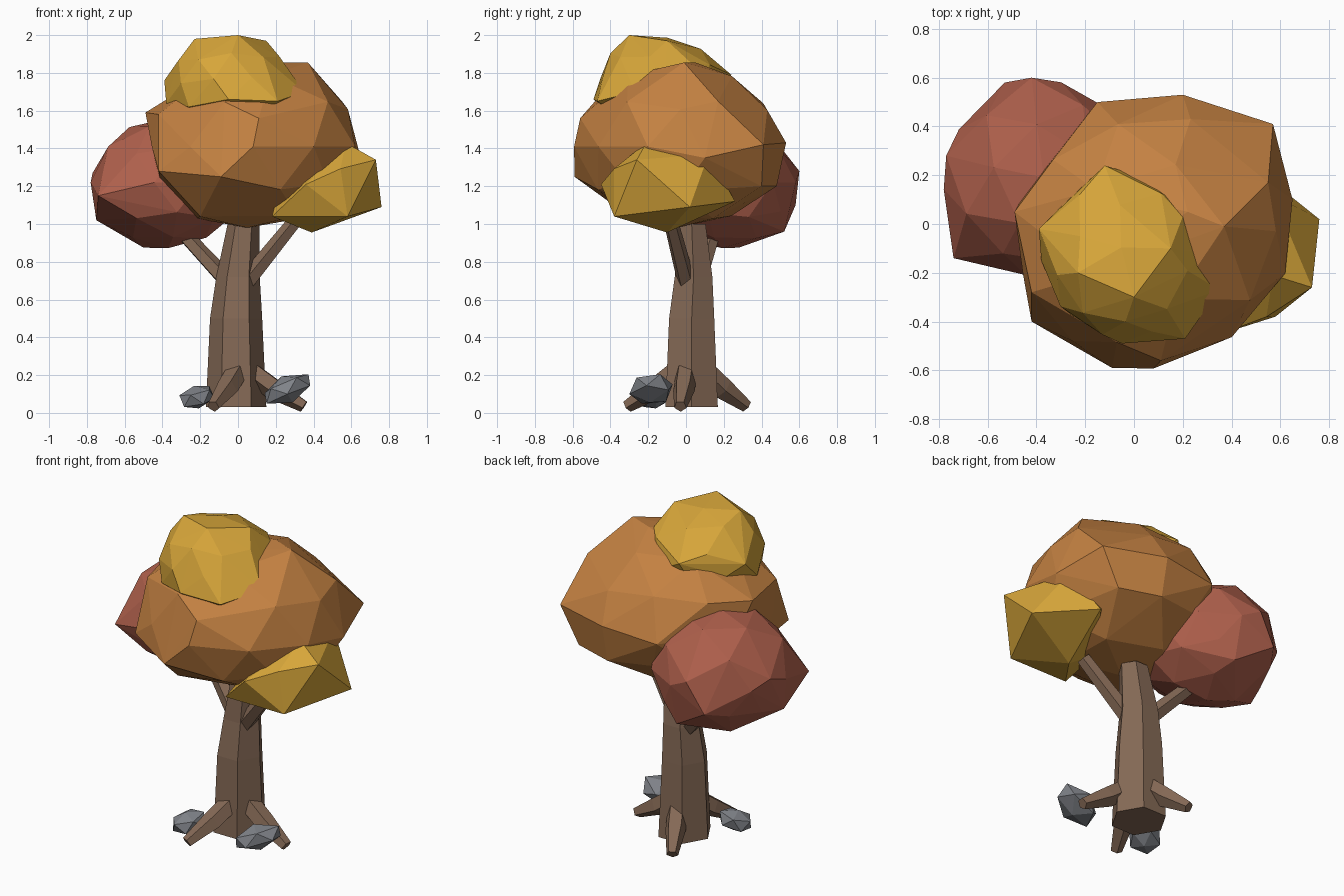
import bpy
import bmesh
import math
import random
from mathutils import Vector, Euler

random.seed(4)
cube = bpy.data.objects.get("Cube")
if cube:
    bpy.data.objects.remove(cube, do_unlink=True)


def material(name, rgb):
    mat = bpy.data.materials.new(name)
    mat.use_nodes = True
    color = (*rgb, 1)
    mat.diffuse_color = color
    bsdf = next(n for n in mat.node_tree.nodes if n.type == 'BSDF_PRINCIPLED')
    bsdf.inputs["Base Color"].default_value = color
    bsdf.inputs["Roughness"].default_value = 0.9
    return mat


orange = material("orange leaves", (.55, .22, .054))
yellow = material("yellow leaves", (.68, .38, .042))
red = material("red leaves", (.43, .117, .072))
bark = material("brown bark", (.235, .142, .092))
stone = material("grey stone", (.216, .227, .25))


def finish(name, bm, mat):
    bmesh.ops.recalc_face_normals(bm, faces=bm.faces[:])
    mesh = bpy.data.meshes.new(name)
    bm.to_mesh(mesh)
    bm.free()
    mesh.materials.append(mat)
    obj = bpy.data.objects.new(name, mesh)
    bpy.context.scene.collection.objects.link(obj)
    return obj


def blob(name, mat, center, radii, detail, tilt=(0, 0, 0), corners=(), jitter=0.0):
    """Faceted lump: an uneven ball with a few vertices pulled to set corners."""
    bm = bmesh.new()
    bmesh.ops.create_icosphere(bm, subdivisions=detail, radius=1)
    rot = Euler([math.radians(a) for a in tilt]).to_matrix()
    points = []
    for v in bm.verts:
        scaled = Vector([c * r for c, r in zip(v.co, radii)])
        points.append(Vector(center) + rot @ scaled * (1 + random.uniform(-jitter, jitter)))
    bm.free()
    free = points[:]
    for corner in map(Vector, corners):
        nearest = min(free, key=lambda p: (p - corner).length)
        free = [p for p in free if p is not nearest]
        nearest[:] = corner
    # wrap the points in a clean convex skin
    bm = bmesh.new()
    for p in points:
        bm.verts.new(p)
    bmesh.ops.convex_hull(bm, input=bm.verts[:])
    loose = [v for v in bm.verts if not v.link_faces]
    bmesh.ops.delete(bm, geom=loose, context='VERTS')
    return finish(name, bm, mat)


def limb(name, path, sides, upright=False, turn=0.0):
    """Tapered tube through (x, y, z, radius) stations."""
    bm = bmesh.new()
    pts = [Vector(p[:3]) for p in path]
    axis = Vector((0, 0, 1)) if upright else (pts[-1] - pts[0]).normalized()
    u = Vector((1, 0, 0)) if upright else axis.cross(Vector((0, 0, 1))).normalized()
    w = axis.cross(u)
    rings = []
    for p, station in zip(pts, path):
        ring = []
        for i in range(sides):
            a = math.tau * i / sides + turn
            ring.append(bm.verts.new(p + (u * math.cos(a) + w * math.sin(a)) * station[3]))
        rings.append(ring)
    for low, high in zip(rings, rings[1:]):
        for i in range(sides):
            j = (i + 1) % sides
            bm.faces.new((low[i], low[j], high[j], high[i]))
    bm.faces.new(rings[0])
    bm.faces.new(rings[-1])
    return finish(name, bm, bark)


# Trunk
limb("trunk", [(-.01, .03, .03, .16), (-.01, .03, .5, .138),
               (.0, .04, .72, .115), (.03, .03, 1.0, .085)], 6, upright=True)

# Branches reaching into the crown
limb("right_branch", [(-.05, .06, .69, .05), (-.31, .15, .97, .04)], 5)
limb("left_branch", [(.05, .0, .7, .05), (.3, -.08, 1.01, .04)], 5)

# Roots
for name, start, tip in (("front_root", (-.01, -.06, .21), (-.13, -.31, .035)),
                         ("left_root", (.08, .0, .21), (.35, -.03, .035)),
                         ("back_root", (-.02, .11, .21), (-.13, .32, .035))):
    a, b = Vector(start), Vector(tip)
    bend = a.lerp(b, .4) + Vector((0, 0, -.01))
    limb(name, [(*a, .06), (*bend, .06), (*b, .034)], 5, turn=.3)

# Crown
blob("main_crown", orange, (.08, -.03, 1.41), (.56, .55, .44), 2, corners=[
    (.37, -.01, 1.855), (.22, .05, 1.855), (-.09, -.59, 1.25), (.11, -.56, 1.56),
    (-.42, -.4, 1.28), (-.49, .05, 1.59), (.2, .53, 1.43), (.57, .41, 1.42),
    (.65, .1, 1.35), (.55, .17, 1.65), (-.15, .5, 1.4), (.05, -.05, .98),
    (-.2, -.3, 1.04), (-.42, -.28, 1.58), (.45, .4, 1.2), (.2, .48, 1.2)], jitter=.03)
blob("top_crown", yellow, (-.04, -.13, 1.73), (.33, .34, .26), 2, tilt=(-8, 0, 20), corners=[
    (.35, -.27, 1.7), (.21, -.47, 1.65), (-.05, -.49, 1.66), (-.12, .24, 1.79),
    (-.39, -.02, 1.76), (-.38, -.15, 1.64), (0, -.3, 2), (-.23, -.2, 1.98),
    (.15, -.1, 1.97), (.2, .03, 1.85), (-.26, -.37, 1.62)], jitter=.02)
blob("right_crown", red, (-.37, .19, 1.22), (.4, .41, .35), 2, tilt=(0, 0, 25),
     corners=[(-.77, .28, 1.27), (-.74, -.14, 1.15), (-.75, .12, 1.02), (-.42, .6, 1.28),
              (-.53, .58, 1.1), (-.5, .28, .875), (-.3, .52, .96)], jitter=.03)
blob("left_crown", yellow, (.46, -.1, 1.19), (.3, .33, .23), 1, corners=[
    (.73, -.26, 1.34), (.76, .02, 1.09), (.57, -.21, 1.43), (.57, .12, 1.37),
    (.36, -.45, 1.21), (.18, -.38, 1.04), (.58, -.38, 1.04), (.39, -.1, .955),
    (.46, .26, 1.12)])

# Stones at the foot
blob("left_stone", stone, (.26, -.185, .125), (.15, .115, .07), 1, tilt=(-12, -20, 20), jitter=.08)
blob("right_stone", stone, (-.22, -.17, .085), (.105, .095, .065), 1, tilt=(0, -15, 40), jitter=.08)
